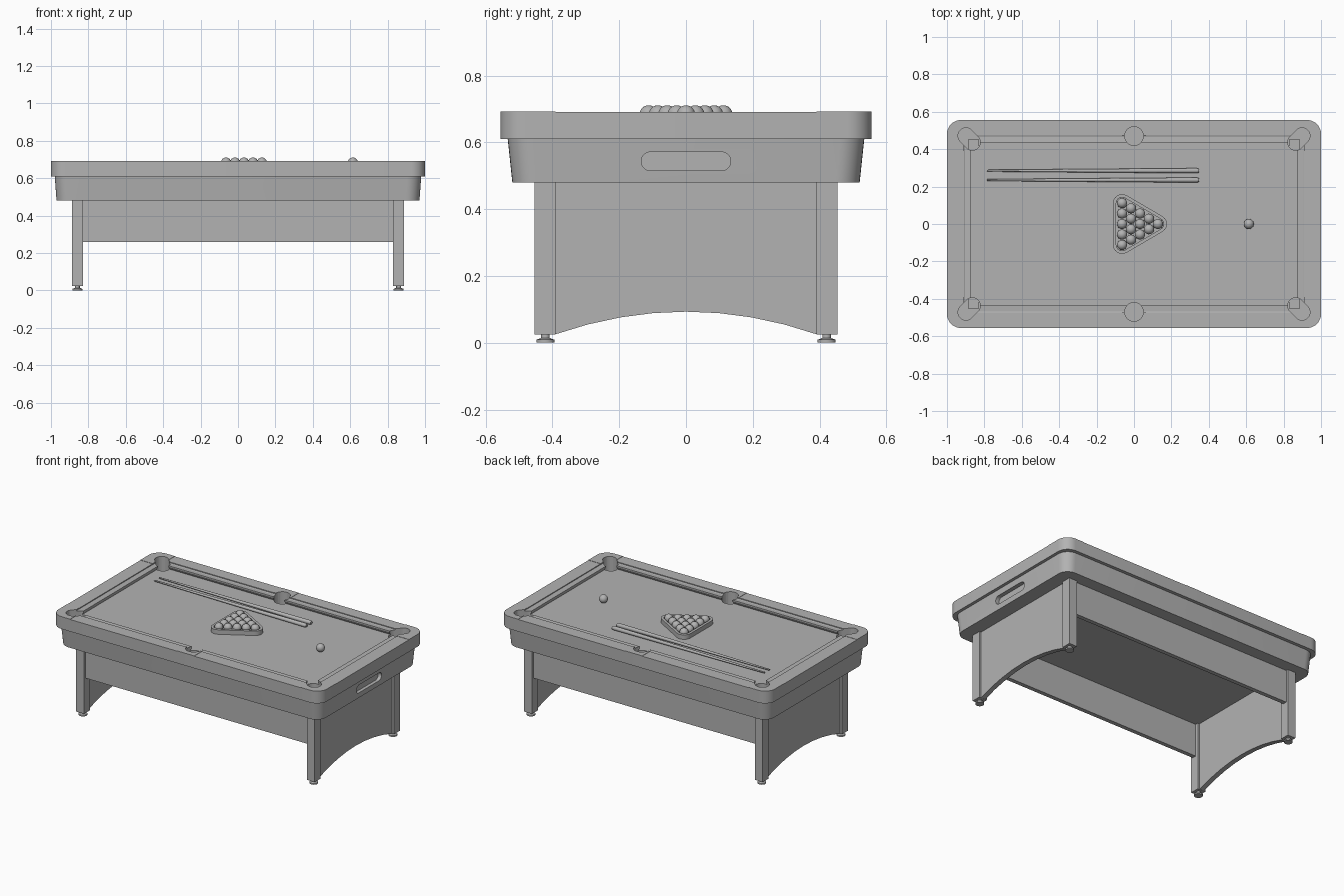
import bpy, bmesh, math
from mathutils import Vector

if "Cube" in bpy.data.objects:
    bpy.data.objects.remove(bpy.data.objects["Cube"])

grey = bpy.data.materials.new("plain_grey")
grey.use_nodes = True
grey.diffuse_color = (0.45, 0.45, 0.45, 1)
grey.node_tree.nodes["Principled BSDF"].inputs["Base Color"].default_value = (0.45, 0.45, 0.45, 1)


# ---- helpers ----
def finish(name, bm, smooth=True):
    bmesh.ops.recalc_face_normals(bm, faces=bm.faces)
    mesh = bpy.data.meshes.new(name)
    bm.to_mesh(mesh)
    bm.free()
    mesh.materials.append(grey)
    ob = bpy.data.objects.new(name, mesh)
    bpy.context.scene.collection.objects.link(ob)
    if smooth:
        activate(ob)
        bpy.ops.object.shade_smooth_by_angle(angle=math.radians(30))
    return ob


def activate(ob):
    bpy.ops.object.select_all(action='DESELECT')
    ob.select_set(True)
    bpy.context.view_layer.objects.active = ob


def loft(bm, loops, caps=True, closed=False):
    """Bridge equal-length loops of points into a skin."""
    rings = [[bm.verts.new(p) for p in loop] for loop in loops]
    pairs = list(zip(rings, rings[1:])) + ([(rings[-1], rings[0])] if closed else [])
    for a, b in pairs:
        for i in range(len(a)):
            j = (i + 1) % len(a)
            bm.faces.new((a[i], a[j], b[j], b[i]))
    if caps and not closed:
        bm.faces.new(rings[0])
        bm.faces.new(rings[-1])


def at_z(outline, z):
    return [(x, y, z) for x, y in outline]


def prism(bm, outline, z0, z1):
    loft(bm, [at_z(outline, z0), at_z(outline, z1)])


def rect(x0, x1, y0, y1):
    return [(x0, y0), (x1, y0), (x1, y1), (x0, y1)]


def rounded(hx, hy, r, n=8):
    pts = []
    for k, (sx, sy) in enumerate([(1, 1), (-1, 1), (-1, -1), (1, -1)]):
        for i in range(n + 1):
            t = math.pi / 2 * (k + i / n)
            pts.append((sx * (hx - r) + r * math.cos(t), sy * (hy - r) + r * math.sin(t)))
    return pts


def stadium(a, b, r, n=14):
    """Two half circles of radius r round a and b, joined."""
    base = math.atan2(b[1] - a[1], b[0] - a[0]) - math.pi / 2
    pts = []
    for c, start in ((b, base), (a, base + math.pi)):
        for i in range(n + 1 if a != b else n):
            t = start + math.pi * i / n
            pts.append((c[0] + r * math.cos(t), c[1] + r * math.sin(t)))
    return pts


def carve(ob, cutter, op='DIFFERENCE'):
    activate(ob)
    mod = ob.modifiers.new("carve", 'BOOLEAN')
    mod.object, mod.operation, mod.solver = cutter, op, 'EXACT'
    bpy.ops.object.modifier_apply(modifier=mod.name)


CORNERS = [(sx, sy) for sx in (-1, 1) for sy in (-1, 1)]
BED, RAIL, CAP = 0.657, 0.691, 0.693

# ---- cutters: pockets, play opening, cap regions, ball return slot ----
bm = bmesh.new()
for sx, sy in CORNERS:
    prism(bm, stadium((sx * .898, sy * .471), (sx * .865, sy * .437), .043), .55, .8)
for sy in (-1, 1):
    prism(bm, stadium((0, sy * .47), (0, sy * .47), .05), .55, .8)
pockets = finish("pocket_cutter", bm, False)

bm = bmesh.new()
prism(bm, rect(-.909, .909, -.473, .473), BED, .8)
opening = finish("opening_cutter", bm, False)

bm = bmesh.new()
for sx, sy in CORNERS:
    prism(bm, rect(*sorted((sx * .86, sx * 1.1)), *sorted((sy * .39, sy * .7))), .6, .8)
for sy in (-1, 1):
    prism(bm, rect(-.063, .063, *sorted((sy * .4, sy * .7))), .6, .8)
cap_regions = finish("cap_cutter", bm, False)

bm = bmesh.new()
slot = stadium((-.106, .543), (.106, .543), .028)
loft(bm, [[(x, y, z) for y, z in slot] for x in (.95, 1.1)])
slot_cutter = finish("slot_cutter", bm, False)

# ---- top rail with bed, corner and side caps ----
bm = bmesh.new()
prism(bm, rounded(1, .556, .075), .61, RAIL)
rail = finish("top_rail", bm)
carve(rail, opening)
carve(rail, pockets)

bm = bmesh.new()
prism(bm, rounded(1, .556, .075), RAIL - .003, CAP)
caps = finish("pocket_caps", bm)
carve(caps, cap_regions, 'INTERSECT')
carve(caps, opening)
carve(caps, pockets)

# ---- cushions: one profile swept round the bed ----
bm = bmesh.new()
profile = [(.003, BED - .004), (.003, .687), (-.006, .682), (-.037, .684), (-.037, .676), (-.024, BED - .004)]
loft(bm, [at_z(rect(-.909 - d, .909 + d, -.473 - d, .473 + d), z) for d, z in profile], closed=True)
cushions = finish("cushions", bm, False)
carve(cushions, pockets)

# ---- tapered apron ----
bm = bmesh.new()
loft(bm, [at_z(rounded(.97, .52, .07), .48), at_z(rounded(.98, .534, .075), .612)])
apron = finish("apron", bm)
carve(apron, pockets)
carve(apron, slot_cutter)

for cutter in (pockets, opening, cap_regions, slot_cutter):
    bpy.data.objects.remove(cutter)

# ---- legs and levelling feet ----
bm = bmesh.new()
for sx, sy in CORNERS:
    prism(bm, rect(*sorted((sx * .829, sx * .888)), *sorted((sy * .39, sy * .453))), .025, .57)
finish("legs", bm, False)

bm = bmesh.new()
for sx, sy in CORNERS:
    c = (sx * .859, sy * .421)
    loft(bm, [at_z(stadium(c, c, r, 10), z)
              for r, z in ((.027, 0), (.027, .009), (.013, .014), (.013, .03))])
finish("levelling_feet", bm)

# ---- side panels and arched end panels ----
bm = bmesh.new()
for sy in (-1, 1):
    prism(bm, rect(-.835, .835, *sorted((sy * .41, sy * .438))), .26, .49)
finish("side_panels", bm, False)

bm = bmesh.new()
arch = [(y, .025 + .068 * (1 - (y / .392) ** 2)) for y in [.392 * (i / 4 - 1) for i in range(9)]]
outline = arch + [(.392, .49), (-.392, .49)]
for sx in (-1, 1):
    loft(bm, [[(sx * x, y, z) for y, z in outline] for x in (.842, .875)])
finish("end_panels", bm, False)

# ---- balls ----
R = .027


def ball(name, x, y):
    bm = bmesh.new()
    bmesh.ops.create_uvsphere(bm, u_segments=24, v_segments=14, radius=R)
    bmesh.ops.translate(bm, verts=bm.verts, vec=(x, y, BED + R))
    finish(name, bm)


for col in range(5):
    for row in range(5 - col):
        ball("racked_ball", -.064 + col * .048, (row - (4 - col) / 2) * .056)
ball("cue_ball", .614, 0)


# ---- triangular rack with rounded corners ----
def rack_outline(r, n=6):
    pts = []
    for k, (cx, cy) in enumerate([(.128, 0), (-.064, .112), (-.064, -.112)]):
        for i in range(n + 1):
            t = math.radians(-60 + 120 * (k + i / n))
            pts.append((cx + r * math.cos(t), cy + r * math.sin(t)))
    return pts


bm = bmesh.new()
inner, outer = rack_outline(.031), rack_outline(.048)
loft(bm, [at_z(inner, BED), at_z(inner, .687), at_z(outer, .687), at_z(outer, BED)], closed=True)
finish("rack", bm)

# ---- two tapered cues lying on the bed ----
for y in (.235, .285):
    bm = bmesh.new()
    rings = []
    for x, r in ((-.785, .005), (-.4, .008), (.335, .0135), (.347, .010)):
        circle = stadium((0, 0), (0, 0), r, 8)
        rings.append([(x, y + u, BED + .0135 + v) for u, v in circle])
    loft(bm, rings)
    finish("cue_stick", bm)
